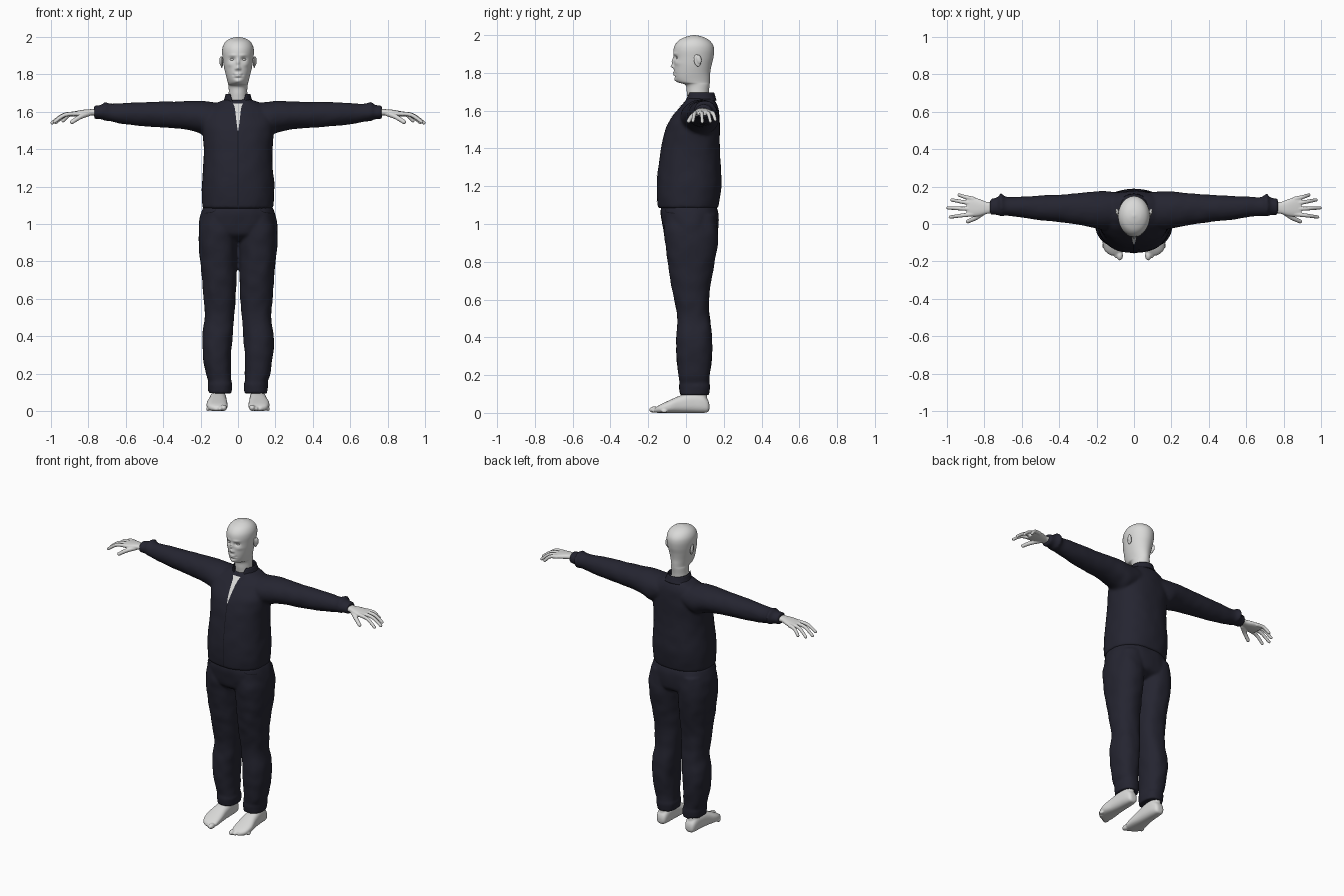
import bpy, bmesh, math
from mathutils import Vector, Matrix, noise

cube = bpy.data.objects.get("Cube")
if cube:
    bpy.data.objects.remove(cube)


def material(name, colour):
    mat = bpy.data.materials.new(name)
    mat.use_nodes = True
    mat.diffuse_color = (*colour, 1)
    mat.node_tree.nodes["Principled BSDF"].inputs["Base Color"].default_value = (*colour, 1)
    return mat


SKIN = material("pale grey skin", (.7, .7, .69))
CLOTH = material("dark navy cloth", (.018, .018, .03))
SEAM = material("black seam", (.007, .007, .011))


def spline(rows, steps):
    """Smoothly interpolate rows of numbers."""
    rows = [Vector(r) for r in rows]
    last = len(rows) - 1
    for i in range(last):
        a, b, c, d = (rows[min(max(i + k, 0), last)] for k in (-1, 0, 1, 2))
        for s in range(steps):
            t = s / steps
            yield (b + (c - a) * t / 2 + (a - b * 2.5 + c * 2 - d / 2) * t ** 2
                   + (b * 3 - a - c * 3 + d) * t ** 3 / 2)
    yield rows[last]


def tube(bm, axis, rows, n=40, steps=6, power=2.0):
    """Closed loft; each row is position, then low/high on the two other axes."""
    others = [k for k in range(3) if k != axis]
    rings = []
    for pos, a0, a1, b0, b1 in spline(rows, steps):
        ring = []
        for i in range(n):
            ang = math.tau * i / n
            co = Vector()
            co[axis] = pos
            for k, low, high, w in ((others[0], a0, a1, math.sin(ang)), (others[1], b0, b1, -math.cos(ang))):
                w = math.copysign(abs(w) ** (2 / power), w)
                co[k] = (low + high) / 2 + w * (high - low) / 2
            ring.append(bm.verts.new(co))
        rings.append(ring)
    for r, q in zip(rings, rings[1:]):
        for i in range(n):
            j = (i + 1) % n
            bm.faces.new((r[i], r[j], q[j], q[i]))
    bm.faces.new(rings[0])
    bm.faces.new(rings[-1])


def ball(bm, centre, radii, tilt=0):
    m = Matrix.Translation(centre) @ Matrix.Rotation(tilt, 4, 'X') @ Matrix.Diagonal((*radii, 1))
    bmesh.ops.create_uvsphere(bm, u_segments=20, v_segments=14, radius=1, matrix=m)


def finger(bm, points, thick):
    """Chain of rounded, slightly tapering segments."""
    points = list(spline(points, 8))
    for i, p in enumerate(points):
        r = thick * (1 - .28 * i / len(points))
        ball(bm, p, (r, r, r))


def mirror(bm):
    copy = bmesh.ops.duplicate(bm, geom=bm.verts[:] + bm.edges[:] + bm.faces[:])["geom"]
    for v in copy:
        if isinstance(v, bmesh.types.BMVert):
            v.co.x *= -1


def finish(bm, name, mat, voxel=0, smooth=0, folds=0):
    for v in bm.verts:
        v.co += noise.noise_vector(v.co * 16) * folds
    bmesh.ops.recalc_face_normals(bm, faces=bm.faces)
    for f in bm.faces:
        f.smooth = True
    mesh = bpy.data.meshes.new(name)
    bm.to_mesh(mesh)
    bm.free()
    mesh.materials.append(mat)
    obj = bpy.data.objects.new(name, mesh)
    bpy.context.collection.objects.link(obj)
    if voxel:
        mod = obj.modifiers.new("blend", 'REMESH')
        mod.mode, mod.voxel_size, mod.use_smooth_shade = 'VOXEL', voxel, True
        mod = obj.modifiers.new("soften", 'SMOOTH')
        mod.factor, mod.iterations = .5, smooth
    return obj


def strip(name, target, rows, mat, lift=.003):
    """Thin plate laid on the front of a garment between two edge lines."""
    bm = bmesh.new()
    previous = None
    for xa, za, xb, zb in spline(rows, 8):
        line = []
        for i in range(5):
            x, z = xa + (xb - xa) * i / 4, za + (zb - za) * i / 4
            hit, co, _, _ = target.ray_cast((x, -1, z), (0, 1, 0))
            line.append(bm.verts.new((x, co.y - lift if hit else 0, z)))
        if previous:
            for i in range(4):
                bm.faces.new((previous[i], previous[i + 1], line[i + 1], line[i]))
        previous = line
    return finish(bm, name, mat)


# Jacket: sleeves with a puffed end and cuff, blended into the torso
bm = bmesh.new()
tube(bm, 0, [(.08, -.02, .17, 1.5, 1.645), (.16, -.03, .176, 1.47, 1.654), (.22, -.02, .173, 1.492, 1.658),
             (.3, -.005, .164, 1.508, 1.655), (.4, .01, .157, 1.515, 1.654), (.5, .02, .152, 1.523, 1.652),
             (.6, .035, .147, 1.533, 1.647), (.68, .044, .145, 1.548, 1.643), (.71, .04, .165, 1.55, 1.654),
             (.73, .048, .142, 1.56, 1.637), (.77, .047, .134, 1.561, 1.634)])
mirror(bm)
tube(bm, 2, [(1.083, -.185, .185, -.145, .168), (1.1, -.191, .191, -.15, .173), (1.2, -.194, .194, -.155, .187),
             (1.3, -.186, .186, -.147, .185), (1.4, -.184, .184, -.132, .18), (1.48, -.19, .19, -.115, .179),
             (1.54, -.195, .195, -.092, .178), (1.6, -.18, .18, -.048, .173), (1.64, -.13, .13, -.013, .16),
             (1.665, -.075, .075, .004, .145)], n=64, power=2.3)
jacket = finish(bm, "jacket", CLOTH, voxel=.009, smooth=4, folds=.003)

# Trousers: two legs joined by the hips
bm = bmesh.new()
tube(bm, 2, [(.095, .034, .157, -.032, .122), (.14, .03, .162, -.036, .126), (.16, .036, .16, -.034, .124),
             (.2, .036, .172, -.04, .127), (.3, .036, .187, -.051, .137), (.4, .028, .192, -.051, .139),
             (.5, .02, .178, -.046, .127), (.6, .013, .184, -.062, .122), (.7, .009, .192, -.081, .133),
             (.8, .006, .202, -.097, .152), (.9, .003, .21, -.11, .167), (.97, 0, .208, -.117, .168),
             (1.05, .01, .19, -.11, .16)], power=2.3)
mirror(bm)
tube(bm, 2, [(.91, -.12, .12, -.06, .11), (.94, -.2, .2, -.105, .158), (.98, -.209, .209, -.122, .17),
             (1.05, -.2, .2, -.134, .172), (1.09, -.186, .186, -.132, .162)], n=64, power=2.3)
trousers = finish(bm, "trousers", CLOTH, voxel=.008, smooth=3, folds=.004)

# Standing collar, open at the front
bm = bmesh.new()
grid = []
for k in range(7):
    t = k / 6
    gap = .2 + .55 * t
    row = []
    for i in range(49):
        ang = gap + (math.tau - 2 * gap) * i / 48
        front = math.cos(ang)
        wide, deep = .092 - .026 * math.sqrt(t), .088 - .013 * t
        z = 1.64 + .055 * t - .014 * front * (1 - t)
        row.append(bm.verts.new((wide * math.sin(ang), .074 - deep * front, z)))
    grid.append(row)
for r, q in zip(grid, grid[1:]):
    for i in range(48):
        bm.faces.new((r[i], r[i + 1], q[i + 1], q[i]))
collar = finish(bm, "collar", CLOTH)
collar.modifiers.new("thickness", 'SOLIDIFY').thickness = .007

# Open neckline, zip and pocket seams
bpy.context.view_layer.update()
deps = bpy.context.evaluated_depsgraph_get()
front, lower = jacket.evaluated_get(deps), trousers.evaluated_get(deps)
strip("open_neckline", front, [(-.002, 1.5, .002, 1.5), (-.01, 1.56, .01, 1.56),
                               (-.017, 1.62, .017, 1.62), (-.028, 1.645, .028, 1.645)], SKIN)
strip("zip", front, [(-.002, 1.1, .002, 1.1), (-.002, 1.3, .002, 1.3), (-.002, 1.5, .002, 1.5)], SEAM)
for side, label in ((1, "left"), (-1, "right")):
    strip(label + "_pocket_seam", lower, [(side * x, z, side * x, z + .004) for x, z in
                                          ((.12, 1.075), (.135, 1.062), (.18, 1.055))], SEAM)

# Head and neck, with the face pushed in and out of the loft
bm = bmesh.new()
tube(bm, 2, [(1.62, -.056, .056, .015, .12), (1.69, -.05, .05, .005, .12), (1.735, -.05, .05, -.002, .125),
             (1.75, -.053, .053, -.042, .126), (1.77, -.058, .058, -.058, .127), (1.8, -.066, .066, -.063, .128),
             (1.84, -.075, .075, -.064, .135), (1.88, -.081, .081, -.065, .145), (1.92, -.085, .085, -.066, .149),
             (1.95, -.081, .081, -.057, .142), (1.975, -.066, .066, -.034, .12), (1.992, -.04, .04, .003, .086),
             (2, -.006, .006, .038, .05)], n=110, steps=9)
features = [("nose tip", 0, 1.835, .01, .01, .016), ("bridge", 0, 1.862, .008, .018, .011),
            ("nostril", .011, 1.829, .006, .006, .006), ("eye socket", .03, 1.88, .015, .01, -.011),
            ("brow", .028, 1.902, .02, .007, .004), ("cheekbone", .045, 1.852, .016, .012, .004),
            ("upper lip", 0, 1.802, .018, .005, .006), ("lower lip", 0, 1.791, .015, .005, .006),
            ("chin dip", 0, 1.78, .02, .005, -.004), ("chin", 0, 1.762, .018, .01, .007),
            ("mouth corner", .024, 1.797, .006, .006, -.003)]
for v in bm.verts:
    if v.co.y < .03:
        x, z = v.co.x, v.co.z
        for _, fx, fz, wide, tall, push in features:
            v.co.y -= push * math.exp(-((abs(x) - fx) / wide) ** 2 - ((z - fz) / tall) ** 2)
finish(bm, "head", SKIN)

bm = bmesh.new()
ball(bm, (.03, -.04, 1.88), (.013, .012, .009))
mirror(bm)
finish(bm, "eyes", SKIN)

bm = bmesh.new()
ball(bm, (.087, .06, 1.865), (.007, .019, .033), .2)
ball(bm, (.092, .068, 1.872), (.008, .014, .025), .2)
mirror(bm)
finish(bm, "ears", SKIN, voxel=.003, smooth=2)

# Hands: palm, four fingers and a thumb
bm = bmesh.new()
tube(bm, 0, [(.74, .06, .12, 1.577, 1.618), (.785, .055, .118, 1.58, 1.614), (.825, .044, .133, 1.577, 1.611),
             (.865, .04, .143, 1.575, 1.604), (.895, .045, .138, 1.574, 1.597)], power=2.4)
for y, tip_x, tip_y, tip_z in ((.134, .935, .155, 1.552), (.109, .974, .129, 1.543),
                               (.08, .994, .086, 1.541), (.053, .982, .037, 1.546)):
    finger(bm, [(.86, y, 1.59), ((.87 + tip_x) / 2, (y + tip_y) / 2, 1.583), (tip_x, tip_y, tip_z)], .0125)
finger(bm, [(.8, .066, 1.59), (.845, .034, 1.572), (.888, .014, 1.545)], .015)
mirror(bm)
finish(bm, "hands", SKIN, voxel=.0035, smooth=3)

# Bare feet with toes
bm = bmesh.new()
tube(bm, 1, [(-.165, .07, .13, .002, .026), (-.14, .058, .158, 0, .042), (-.09, .056, .168, 0, .066),
             (-.03, .06, .157, 0, .092), (.03, .062, .15, 0, .108), (.085, .066, .144, 0, .1),
             (.115, .075, .135, .004, .07), (.124, .09, .12, .02, .045)], power=2.6)
tube(bm, 2, [(.05, .07, .14, .0, .115), (.1, .068, .14, .005, .11), (.18, .068, .14, .01, .1)])
for i in range(5):
    size = .017 if i == 0 else .0125 - .0006 * i
    ball(bm, (.076 + .021 * i, -.168 + .005 * i ** 1.7, size), (size, size * 1.6, size))
mirror(bm)
finish(bm, "feet", SKIN, voxel=.0045, smooth=3)
